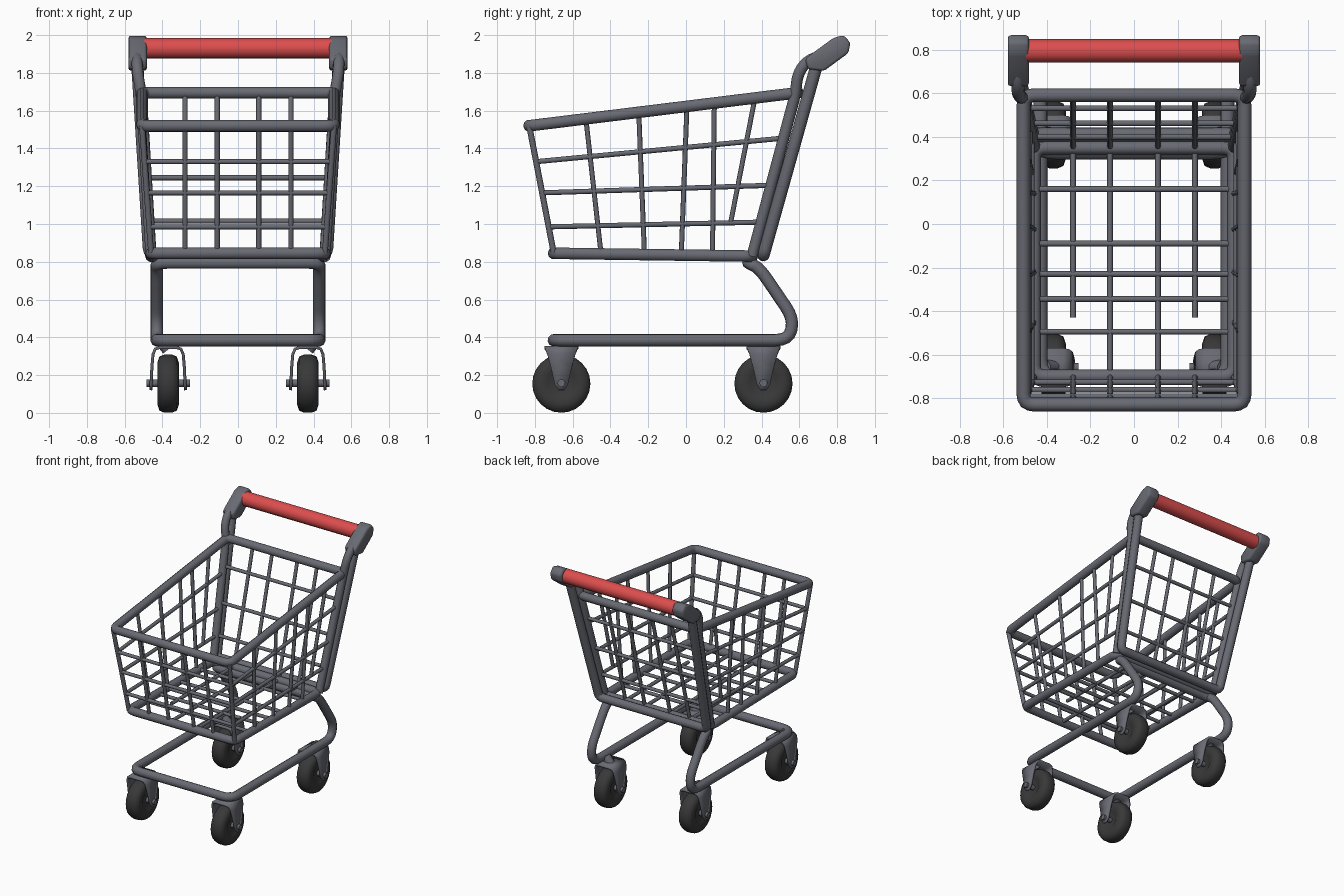
import bpy, bmesh, math
from mathutils import Vector

if "Cube" in bpy.data.objects:
    bpy.data.objects.remove(bpy.data.objects["Cube"])


def material(name, col):
    m = bpy.data.materials.new(name)
    m.diffuse_color = (*col, 1)
    m.use_nodes = True
    m.node_tree.nodes["Principled BSDF"].inputs["Base Color"].default_value = m.diffuse_color
    return m


GREY = material("frame grey", (0.14, 0.145, 0.17))
DARK = material("tyre dark grey", (0.04, 0.04, 0.04))
RED = material("handle red", (0.72, 0.075, 0.075))


def rounded(pts, rad, closed=False):
    """Replace the corners of a path by short arcs."""
    pts = [Vector(p) for p in pts]
    n, out = len(pts), []
    for i, p in enumerate(pts):
        if not closed and i in (0, n - 1):
            out.append(p)
            continue
        u, v = pts[i - 1] - p, pts[(i + 1) % n] - p
        a = p + u.normalized() * min(rad, u.length * 0.45)
        b = p + v.normalized() * min(rad, v.length * 0.45)
        for k in range(5):
            t = k / 4
            out.append(a * (1 - t) ** 2 + p * 2 * t * (1 - t) + b * t * t)
    return out


def smooth(ob):
    bpy.ops.object.select_all(action='DESELECT')
    ob.select_set(True)
    bpy.context.view_layer.objects.active = ob
    bpy.ops.object.shade_smooth_by_angle(angle=math.radians(50))


def tubes(name, paths, r, res=3, closed=False, mat=GREY):
    cu = bpy.data.curves.new(name, 'CURVE')
    cu.dimensions = '3D'
    cu.bevel_depth, cu.bevel_resolution, cu.use_fill_caps = r, res, True
    for path in paths:
        s = cu.splines.new('POLY')
        s.points.add(len(path) - 1)
        for pt, co in zip(s.points, path):
            pt.co = (*co, 1)
        s.use_cyclic_u = closed
    cu.materials.append(mat)
    ob = bpy.data.objects.new(name, cu)
    bpy.context.collection.objects.link(ob)
    bpy.ops.object.select_all(action='DESELECT')
    ob.select_set(True)
    bpy.context.view_layer.objects.active = ob
    bpy.ops.object.convert(target='MESH')
    smooth(bpy.context.object)


def finish(name, bm, mat):
    bmesh.ops.recalc_face_normals(bm, faces=bm.faces)
    me = bpy.data.meshes.new(name)
    bm.to_mesh(me)
    bm.free()
    me.materials.append(mat)
    ob = bpy.data.objects.new(name, me)
    bpy.context.collection.objects.link(ob)
    smooth(ob)
    return ob


def plate(name, prof, x0, x1, bevel):
    """Extrude a (y, z) outline from x0 to x1."""
    bm = bmesh.new()
    f = bm.faces.new([bm.verts.new((x0, y, z)) for y, z in prof])
    g = bmesh.ops.extrude_face_region(bm, geom=[f])['geom']
    bmesh.ops.translate(bm, vec=(x1 - x0, 0, 0),
                        verts=[v for v in g if isinstance(v, bmesh.types.BMVert)])
    bmesh.ops.bevel(bm, geom=bm.edges[:], offset=bevel, segments=2,
                    profile=0.5, affect='EDGES')
    finish(name, bm, GREY)


def lerp(a, b, t):
    return a + (b - a) * t


# Basket walls lean outwards: half width from height
def top_z(y):
    return 1.52 + (y + 0.83) * 0.122


def side_x(y, z):
    return lerp(0.46, 0.508, (z - 0.84) / (top_z(y) - 0.84))


def front_y(z):
    return lerp(-0.70, -0.83, (z - 0.845) / 0.675)


def back_y(z):
    return lerp(0.35, 0.585, (z - 0.83) / 0.865)


# Basket rim and floor frame
tubes("basket_rim", [rounded([(-.508, -.83, 1.52), (.508, -.83, 1.52),
                              (.508, .592, 1.695), (-.508, .592, 1.695)], .05, True)],
      .032, closed=True)
tubes("basket_floor_frame", [rounded([(-.46, -.70, .845), (.46, -.70, .845),
                                      (.46, .35, .83), (-.46, .35, .83)], .05, True)],
      .032, closed=True)

# Front corner wires
WIRE = 0.0135
tubes("basket_corner", [[(s * .46, -.70, .845), (s * .508, -.83, 1.52)] for s in (-1, 1)], .016)

# Side wires
rows = [(1.33, 1.455), (1.165, 1.205), (0.985, 1.01)]
cols = [(-.53, -.45, .845), (-.25, -.22, .84), (.005, -.025, .84),
        (.15, .14, .835), (.365, .235, 1.0)]
paths = []
for s in (-1, 1):
    for zf, zb in rows:
        yf, yb = front_y(zf), back_y(zb)
        paths.append([(s * side_x(yf, zf), yf, zf), (s * side_x(yb, zb), yb, zb)])
    for yt, yb, zb in cols:
        paths.append([(s * side_x(yt, top_z(yt)), yt, top_z(yt)),
                      (s * side_x(yb, zb), yb, zb)])
tubes("side_wires", paths, WIRE, 2)

# Front, back and floor wires
XS = (-.28, -.11, .11, .28)
front = [[(-side_x(-.8, z), front_y(z), z), (side_x(-.8, z), front_y(z), z)] for z, _ in rows]
front += [[(x, -.70, .845), (x, -.83, 1.52)] for x in XS]
tubes("front_wires", front, WIRE, 2)
back = [[(-side_x(.5, z), back_y(z), z), (side_x(.5, z), back_y(z), z)]
        for z in (1.50, 1.245, 1.015)]
back += [[(x, .35, .83), (x, .585, 1.695)] for x in XS]
tubes("back_wires", back, WIRE, 2)
floor = [[(-.46, y, .84), (.46, y, .84)] for y in (.16, -.09, -.23, -.345, -.495)]
floor += [[(x, .35, .835), (x, -.70 if abs(x) < .2 else -.43, .84)] for x in XS]
tubes("floor_wires", floor, WIRE, 2)

# Back posts: inner pair bends into the handle, outer one is a U below the basket
tubes("inner_back_post", [rounded([(s * .46, .35, .83), (s * .512, .58, 1.69),
                                   (s * .53, .59, 1.79), (s * .535, .64, 1.865),
                                   (s * .535, .74, 1.90)], .06) for s in (-1, 1)], .03)
tubes("outer_back_frame", [rounded([(-.535, .70, 1.87), (-.47, .41, .835),
                                    (.47, .41, .835), (.535, .70, 1.87)], .04)], .033)

# Undercarriage: one closed loop with a cross bar under the basket
half = [(.43, .33, .795), (.43, .39, .765), (.43, .57, .50), (.43, .545, .385), (.43, -.70, .385)]
tubes("undercarriage", [rounded(half + [(-x, y, z) for x, y, z in reversed(half)], .075, True)],
      .033, closed=True)

# Handle with end brackets
tubes("handle_grip", [[(-.50, .795, 1.93), (.50, .795, 1.93)]], .054, 6, mat=RED)
for s, n in ((-1, "left"), (1, "right")):
    plate(n + "_handle_bracket",
          [(.63, 1.875), (.78, 1.985), (.835, 2.0), (.87, 1.96), (.86, 1.905),
           (.73, 1.81), (.645, 1.82)], s * .483, s * .58, .014)

# Castors: lathed wheel, bent fork strip, axle and pivot
HALF = [(-.042, 0), (-.042, .06), (-.05, .075), (-.057, .11), (-.046, .143), (-.02, .154)]
FORK = [(-.092, .12, .015), (-.09, .15, .035), (-.086, .24, .055), (-.08, .31, .074),
        (-.068, .338, .084), (-.045, .346, .09)]  # x, z, half width in y
FORK += [(-x, z, w) for x, z, w in reversed(FORK)]
for y, n in ((-.66, "front"), (.41, "back")):
    for s, m in ((-1, "left"), (1, "right")):
        tag, cx = n + "_" + m + "_", s * .37
        bm = bmesh.new()
        prof = HALF + [(-a, r) for a, r in reversed(HALF)]
        vs = [bm.verts.new((cx + a, y, .155 + r)) for a, r in prof]
        es = [bm.edges.new(p) for p in zip(vs, vs[1:])]
        bmesh.ops.spin(bm, geom=vs + es, cent=(cx, y, .155), axis=(1, 0, 0),
                       angle=math.tau, steps=24, use_duplicate=False)
        bmesh.ops.remove_doubles(bm, verts=bm.verts[:], dist=1e-4)
        finish(tag + "wheel", bm, DARK)
        bm = bmesh.new()
        pairs = [[bm.verts.new((cx + x, y + k * w, z)) for k in (-1, 1)] for x, z, w in FORK]
        for (a, b), (c, d) in zip(pairs, pairs[1:]):
            bm.faces.new((a, b, d, c))
        ob = finish(tag + "fork", bm, GREY)
        mod = ob.modifiers.new("thickness", 'SOLIDIFY')
        mod.thickness, mod.offset = 0.016, 0
        tubes(tag + "axle", [[(cx - .115, y, .158), (cx + .115, y, .158)]], .021)
        tubes(tag + "pivot", [[(cx, y, .335), (cx + s * .04, y, .385)]], .035)
